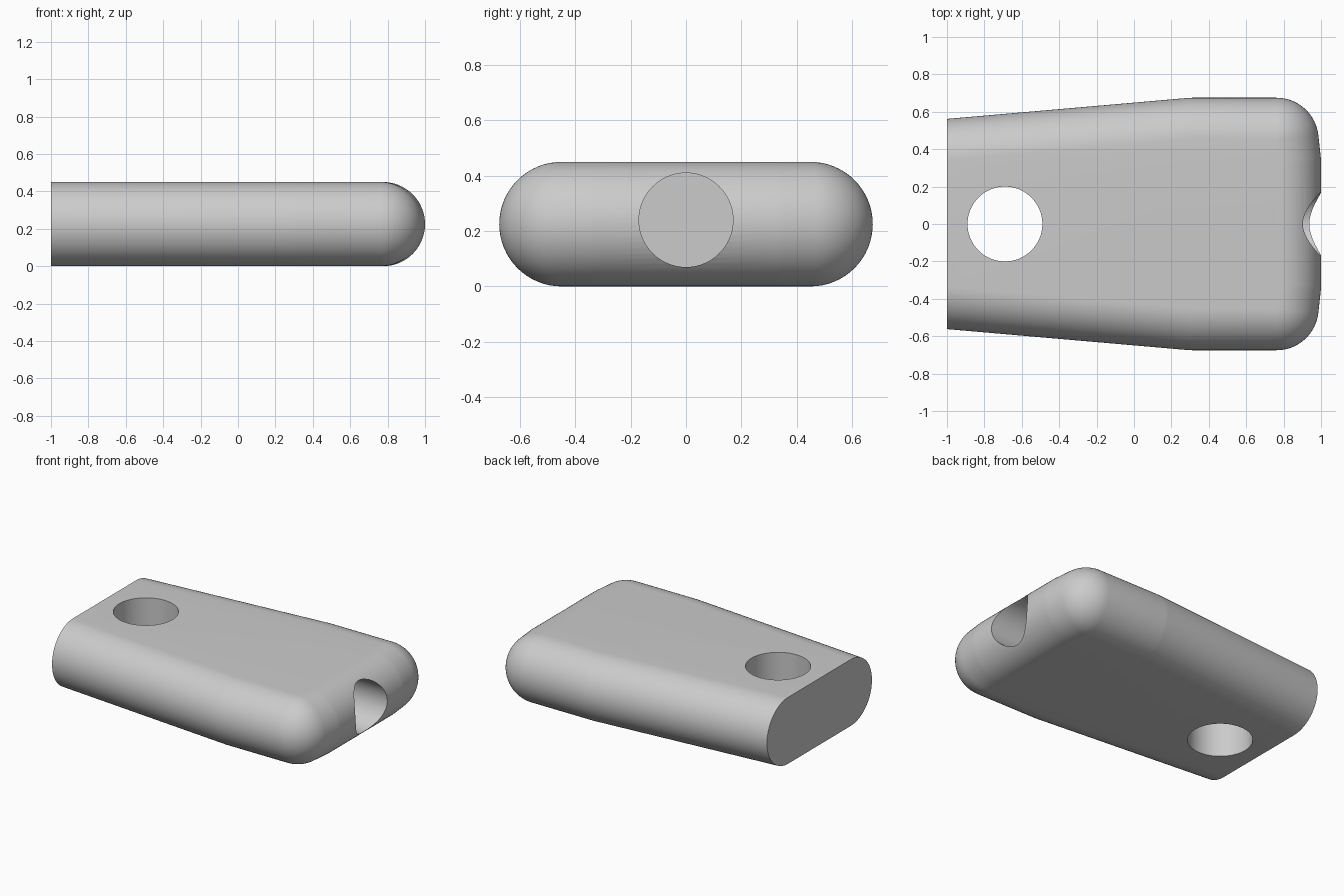
import bpy, bmesh, math
from mathutils import Vector

cube = bpy.data.objects.get("Cube")
if cube:
    bpy.data.objects.remove(cube)

grey = bpy.data.materials.new("light grey")
grey.use_nodes = True
colour = (0.6, 0.6, 0.6, 1)
grey.diffuse_color = colour
grey.node_tree.nodes["Principled BSDF"].inputs["Base Color"].default_value = colour

RADIUS = 0.225
ROUND_STEPS = 32

# Core outline of one half, offset outwards to give the fully rounded edge
core = [Vector(p) for p in [(0.775, 0), (0.775, 0.33), (0.762, 0.45),
                            (0.31, 0.45), (-1.3, 0.31)]]
normals = [math.atan2(a.x - b.x, b.y - a.y) for a, b in zip(core, core[1:])]


def half_outline(offset):
    points = []
    for i in range(1, len(core)):
        start = normals[i - 1]
        end = normals[min(i, len(normals) - 1)]
        steps = max(1, math.ceil((end - start) / math.radians(4)))
        for k in range(steps + 1):
            a = start + (end - start) * k / steps
            points.append((core[i].x + offset * math.cos(a),
                           core[i].y + offset * math.sin(a)))
    return points


# Body: stacked offset outlines, trimmed flat at the narrow end
bm = bmesh.new()
rings = []
for i in range(ROUND_STEPS + 1):
    t = math.pi * (i / ROUND_STEPS - 0.5)
    half = half_outline(RADIUS * math.cos(t))
    outline = half + [(x, -y) for x, y in reversed(half)]
    z = RADIUS + RADIUS * math.sin(t)
    rings.append([bm.verts.new((x, y, z)) for x, y in outline])
for low, high in zip(rings, rings[1:]):
    for j in range(len(low)):
        n = (j + 1) % len(low)
        bm.faces.new((low[j], low[n], high[n], high[j]))
bm.faces.new(rings[0])
bm.faces.new(rings[-1])
bmesh.ops.remove_doubles(bm, verts=bm.verts, dist=1e-5)
cut = bmesh.ops.bisect_plane(bm, geom=bm.verts[:] + bm.edges[:] + bm.faces[:],
                             plane_co=(-1, 0, 0), plane_no=(-1, 0, 0), clear_outer=True)
rim = [e for e in cut["geom_cut"] if isinstance(e, bmesh.types.BMEdge)]
bmesh.ops.contextual_create(bm, geom=rim)
bmesh.ops.recalc_face_normals(bm, faces=bm.faces)
mesh = bpy.data.meshes.new("body")
bm.to_mesh(mesh)
bm.free()
mesh.materials.append(grey)
body = bpy.data.objects.new("body", mesh)
bpy.context.collection.objects.link(body)


def drill(name, radius, depth, centre, rotation=(0, 0, 0)):
    bpy.ops.mesh.primitive_cylinder_add(vertices=96, radius=radius, depth=depth,
                                        location=centre, rotation=rotation)
    cutter = bpy.context.object
    cutter.name = name
    cutter.hide_render = True
    cutter.data.materials.append(grey)
    mod = body.modifiers.new(name, "BOOLEAN")
    mod.operation = "DIFFERENCE"
    mod.solver = "EXACT"
    mod.object = cutter
    bpy.ops.object.select_all(action="DESELECT")
    body.select_set(True)
    bpy.context.view_layer.objects.active = body
    bpy.ops.object.modifier_apply(modifier=mod.name)
    bpy.data.objects.remove(cutter)


# Through hole near the flat end, blind bore in the rounded end
drill("through_hole_cutter", 0.2, 1, (-0.69, 0, RADIUS))
drill("end_bore_cutter", 0.17, 1, (0.81, 0, 0.24), (0, math.pi / 2, 0))

bpy.ops.object.shade_smooth_by_angle(angle=math.radians(30))
